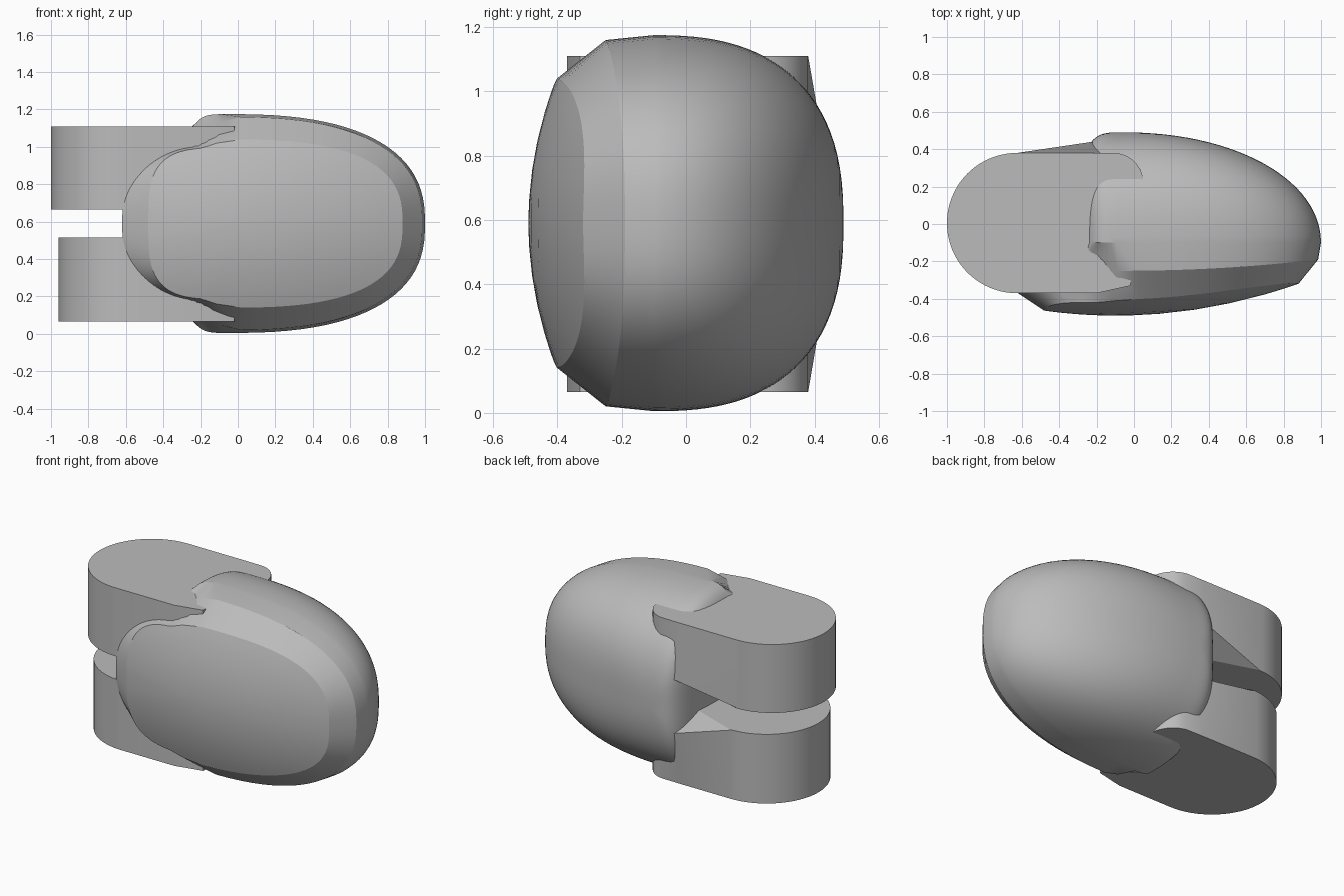
import bpy
from math import cos, sin, pi, copysign

if "Cube" in bpy.data.objects:
    bpy.data.objects.remove(bpy.data.objects["Cube"])

grey = bpy.data.materials.new("plain_grey")
grey.use_nodes = True
GREY = (0.5, 0.5, 0.5, 1)
grey.diffuse_color = GREY
grey.node_tree.nodes["Principled BSDF"].inputs["Base Color"].default_value = GREY

N = 96            # points around each ring
XC, ZC = -0.05, 0.59


def add_object(name, verts, faces, angle):
    mesh = bpy.data.meshes.new(name)
    mesh.from_pydata(verts, [], faces)
    mesh.materials.append(grey)
    obj = bpy.data.objects.new(name, mesh)
    bpy.context.collection.objects.link(obj)
    bpy.ops.object.select_all(action="DESELECT")
    obj.select_set(True)
    bpy.context.view_layer.objects.active = obj
    bpy.ops.object.mode_set(mode="EDIT")
    bpy.ops.mesh.select_all(action="SELECT")
    bpy.ops.mesh.normals_make_consistent(inside=False)
    bpy.ops.object.mode_set(mode="OBJECT")
    bpy.ops.object.shade_smooth_by_angle(angle=angle)
    return obj


def skin(rings):
    """Join equal rings of points and cap both ends."""
    n = len(rings[0])
    verts = [p for ring in rings for p in ring]
    faces = [(k * n + i, k * n + (i + 1) % n, (k + 1) * n + (i + 1) % n, (k + 1) * n + i)
             for k in range(len(rings) - 1) for i in range(n)]
    faces += [tuple(range(n)), tuple(range(len(verts) - n, len(verts)))]
    return verts, faces


def power(value, n):
    return copysign(abs(value) ** (2 / n), value)


def outline(left, right, height, n_left, n_right, depth, droop=0):
    """Egg-shaped ring; depth(x, z, u) gives y, droop lowers the left half."""
    ring = []
    for i in range(N):
        a = 2 * pi * (i + 0.5) / N
        n = n_right if cos(a) > 0 else n_left
        u = power(cos(a), n)
        x = XC + u * (right if u > 0 else left)
        z = ZC + height * power(sin(a), n) * (1 - droop * min(1, max(0, -3 * u)))
        ring.append((x, depth(x, z, u), z))
    return ring


# Pod body: domed front plate, wide bevel, rounded back shell
def plate_depth(x, z, u):
    return -0.49 + 0.17 * ((x + 0.1) / 0.98) ** 2 + 0.09 * ((z - ZC) / 0.46) ** 2


def seam_depth(x, z, u):
    return -0.25 + (0.06 if u > 0 else -0.12) * u * u


rings = [outline(0.43 * s, 0.93 * s, 0.45 * s, 3.5, 2.7, plate_depth, 0.1)
         for s in (0.03, 0.2, 0.4, 0.6, 0.8, 0.92, 1)]
rings.append(outline(0.57, 1.035, 0.57, 2.5, 2.5, seam_depth, 0.22))
STEPS = 28
for k in range(STEPS):
    v = sin(pi / 2 * k / (STEPS - 0.5))
    rings.append(outline(0.24 * (1 - v ** 4) ** 0.25, 1.05 * (1 - v ** 2.05) ** (1 / 2.05),
                         0.585 * (1 - v ** 2.5) ** (1 / 2.5), 4, 2.5,
                         lambda x, z, u: -0.1 + 0.59 * v))
add_object("pod_body", *skin(rings), 0.4)


# Hinge arms: rounded outer end, back side flaring out where it meets the pod
def arm_ring(centre, z, shoulder_y, shoulder_z):
    arc = [(centre - 0.375 * sin(a), 0.005 - 0.375 * cos(a))
           for a in (pi * i / 40 for i in range(41))]
    corner = [(-0.11 + 0.16 * sin(a), 0.22 + 0.16 * cos(a))
              for a in (pi / 2 * i / 10 for i in range(1, 11))]
    inner_end = corner + [(-0.02, -0.33), (-0.2, -0.37)]
    return ([(x, y, z) for x, y in arc] + [(-0.22, shoulder_y, shoulder_z)]
            + [(x, y, z) for x, y in inner_end])


for name, centre, outer, inner, side in (("upper_arm", -0.625, 1.11, 0.665, 1),
                                         ("lower_arm", -0.585, 0.065, 0.515, -1)):
    add_object(name, *skin([arm_ring(centre, outer, 0.38, outer),
                            arm_ring(centre, inner + 0.004 * side, 0.44, inner + 0.1 * side),
                            arm_ring(centre, inner, 0.25, inner)]), 0.5)
